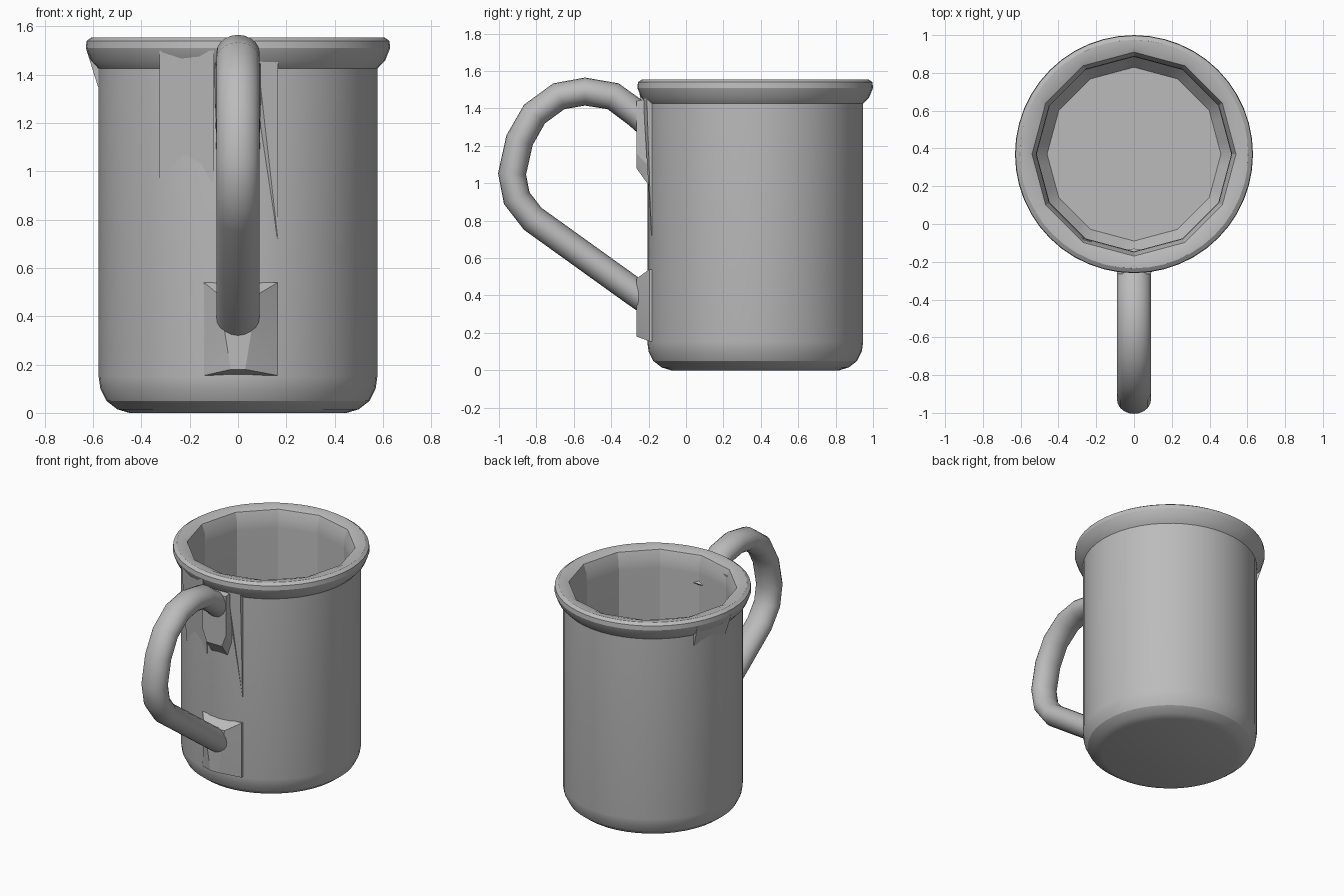
import bpy, bmesh, math
from mathutils import Vector

if "Cube" in bpy.data.objects:
    bpy.data.objects.remove(bpy.data.objects["Cube"], do_unlink=True)

CENTRE_Y = 0.37
SEGMENTS = 48

grey = bpy.data.materials.new("grey enamel")
grey.use_nodes = True
grey.diffuse_color = (0.5, 0.5, 0.5, 1)
grey.node_tree.nodes["Principled BSDF"].inputs["Base Color"].default_value = (0.5, 0.5, 0.5, 1)


def finish(name, bm, angle):
    bmesh.ops.recalc_face_normals(bm, faces=bm.faces)
    mesh = bpy.data.meshes.new(name)
    bm.to_mesh(mesh)
    bm.free()
    mesh.materials.append(grey)
    obj = bpy.data.objects.new(name, mesh)
    bpy.context.collection.objects.link(obj)
    bpy.ops.object.select_all(action="DESELECT")
    obj.select_set(True)
    bpy.context.view_layer.objects.active = obj
    bpy.ops.object.shade_smooth_by_angle(angle=math.radians(angle))
    return obj


def bridge(bm, rings):
    for a, b in zip(rings, rings[1:]):
        n = len(a)
        for i in range(n):
            j = (i + 1) % n
            bm.faces.new((a[i], a[j], b[j], b[i]))
    bm.faces.new(rings[0])
    bm.faces.new(rings[-1])


def hull(name, points):
    bm = bmesh.new()
    for p in points:
        bm.verts.new(p)
    bmesh.ops.convex_hull(bm, input=bm.verts)
    return finish(name, bm, 20)


# Cup: round outside and rim, twelve-sided inside (third value: inner faceting)
profile = [(0.45, 0, 0), (0.50, 0.015, 0), (0.545, 0.05, 0), (0.57, 0.10, 0),
           (0.577, 0.15, 0), (0.577, 1.425, 0), (0.61, 1.46, 0), (0.63, 1.51, 0),
           (0.627, 1.54, 0), (0.605, 1.555, 0), (0.57, 1.555, 0), (0.54, 1.54, 1),
           (0.518, 1.48, 1), (0.515, 1.42, 1), (0.515, 0.16, 1), (0.46, 0.09, 1)]
bm = bmesh.new()
rings = []
for radius, z, faceted in profile:
    ring = []
    for i in range(SEGMENTS):
        a = math.tau * i / SEGMENTS
        r = radius
        if faceted:
            half = math.pi / 12
            r *= math.cos(half) / math.cos(a % (2 * half) - half)
        ring.append(bm.verts.new((r * math.cos(a), CENTRE_Y + r * math.sin(a), z)))
    rings.append(ring)
bridge(bm, rings)
finish("cup", bm, 25)

# Handle: oval tube swept along a bent path in the centre plane
path = [(-0.18, 1.30), (-0.26, 1.37), (-0.39, 1.465), (-0.54, 1.49), (-0.68, 1.465),
        (-0.81, 1.37), (-0.89, 1.23), (-0.93, 1.05), (-0.905, 0.92), (-0.82, 0.81),
        (-0.27, 0.415), (-0.19, 0.36)]
pts = [Vector((0, y, z)) for y, z in path]
bm = bmesh.new()
rings = []
for k, p in enumerate(pts):
    tangent = (pts[min(k + 1, len(pts) - 1)] - pts[max(k - 1, 0)]).normalized()
    normal = Vector((0, -tangent.z, tangent.y))
    rings.append([bm.verts.new(p + Vector((0.09 * math.cos(a), 0, 0)) + normal * 0.075 * math.sin(a))
                  for a in (math.tau * i / 20 for i in range(20))])
bridge(bm, rings)
finish("handle", bm, 40)

# Mounting pads where the handle meets the cup
hull("lower_handle_pad",
     [(x, y, z) for x in (-0.14, 0.165) for y in (-0.17, -0.195) for z in (0.155, 0.54)]
     + [(-0.08, -0.265, 0.49), (0.08, -0.265, 0.49), (-0.03, -0.265, 0.18), (0.03, -0.265, 0.18)])
hull("upper_handle_pad",
     [(s * x, y, z) for s in (-1, 1) for x, y, z in
      [(0.10, -0.16, 1.46), (0.09, -0.265, 1.44), (0.09, -0.265, 1.16),
       (0.06, -0.265, 1.08), (0.06, -0.20, 0.99), (0.09, -0.16, 1.05)]])

# Flat plates beside the upper pad
hull("side_plate",
     [(-0.325, -0.11, 0.96), (-0.10, -0.20, 0.96), (-0.325, -0.165, 1.50), (-0.10, -0.25, 1.50),
      (-0.325, -0.05, 0.96), (-0.10, -0.15, 0.96), (-0.325, -0.05, 1.50), (-0.10, -0.15, 1.50)])
hull("side_fin",
     [(0.165, -0.21, 1.47), (0.165, -0.185, 0.72), (0.165, -0.15, 1.47),
      (0.165, -0.15, 0.72), (0.08, -0.23, 1.47), (0.08, -0.16, 1.0)])

# Small wedge under the rim
wedge = []
for deg in (152, 178):
    a = math.radians(deg)
    for r, z in ((0.56, 1.35), (0.58, 1.35), (0.627, 1.50), (0.56, 1.50)):
        wedge.append((r * math.cos(a), CENTRE_Y + r * math.sin(a), z))
hull("rim_wedge", wedge)
